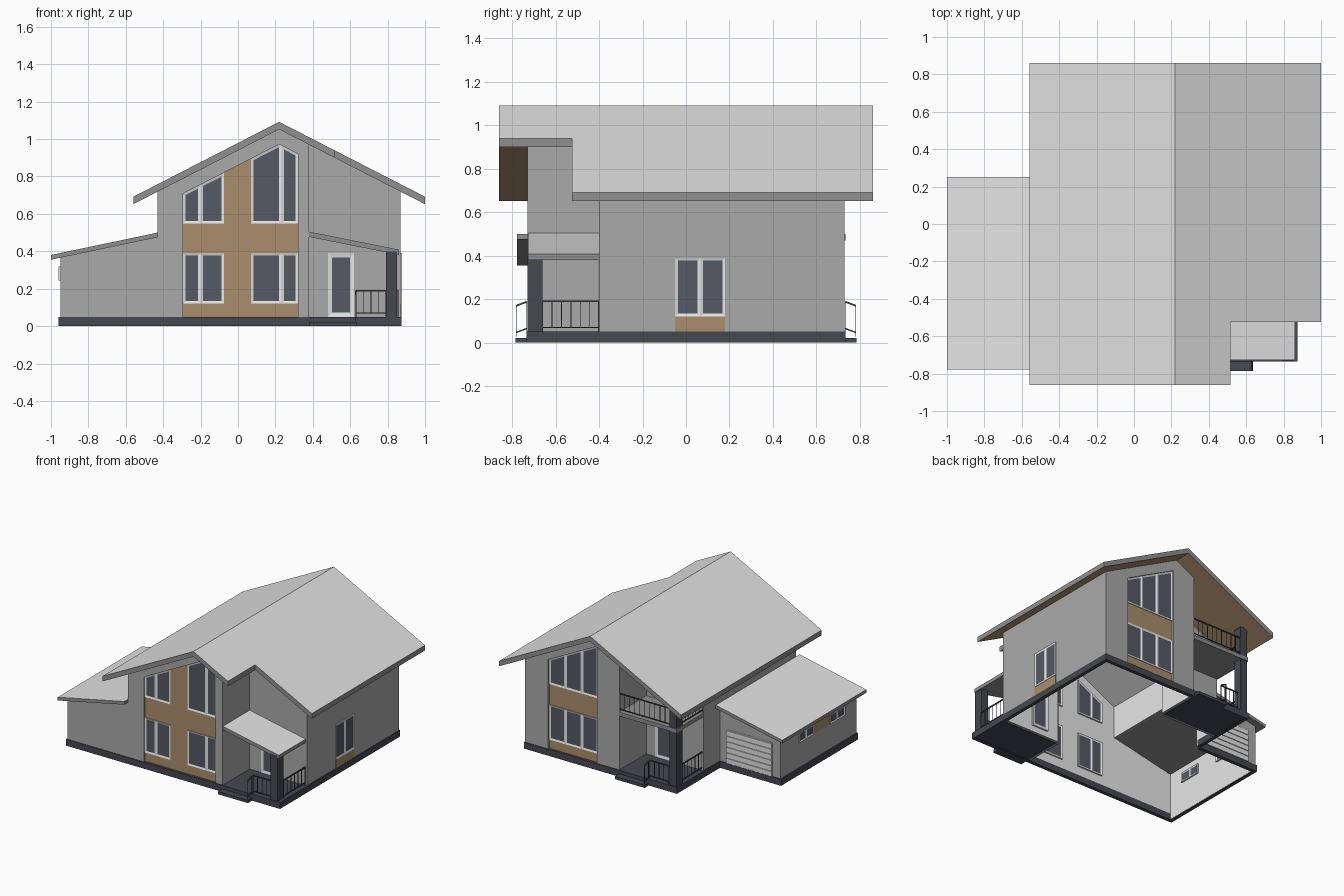
import bpy, bmesh
from mathutils import Vector, Matrix

if "Cube" in bpy.data.objects:
    bpy.data.objects.remove(bpy.data.objects["Cube"])

def mat(name, r, g, b):
    m = bpy.data.materials.new(name)
    m.diffuse_color = (r, g, b, 1)
    m.use_nodes = True
    m.node_tree.nodes["Principled BSDF"].inputs["Base Color"].default_value = m.diffuse_color
    return m

WALL = mat("wall grey", .40, .40, .40)
INNER = mat("interior white", .93, .93, .93)
ROOF = mat("roof light grey", .77, .77, .77)
EDGE = mat("roof edge grey", .28, .28, .28)
WOOD = mat("wood tan", .40, .27, .15)
DARK = mat("plinth dark", .06, .065, .08)
GLASS = mat("glass", .09, .10, .13)
WHITE = mat("frame white", .78, .78, .78)

def finish(name, bm, *mats):
    me = bpy.data.meshes.new(name)
    bm.to_mesh(me)
    bm.free()
    for m in mats:
        me.materials.append(m)
    ob = bpy.data.objects.new(name, me)
    bpy.context.collection.objects.link(ob)
    return ob

def prism(pts, offset):
    """Solid made by sweeping a flat polygon along an offset vector."""
    bm = bmesh.new()
    f = bm.faces.new([bm.verts.new(p) for p in pts])
    r = bmesh.ops.extrude_face_region(bm, geom=[f], use_keep_orig=True)
    bmesh.ops.translate(bm, verts=[v for v in r["geom"] if isinstance(v, bmesh.types.BMVert)], vec=offset)
    bmesh.ops.recalc_face_normals(bm, faces=bm.faces[:])
    bm.normal_update()
    return bm

def box(name, x0, x1, y0, y1, z0, z1, m):
    bm = prism([(x0, y0, z0), (x1, y0, z0), (x1, y1, z0), (x0, y1, z0)], (0, 0, z1 - z0))
    return finish(name, bm, m)

# Roof heights (top surface)
RIDGE = .22
T = .04
def main_z(x): return 1.092 - .513 * abs(x - RIDGE)
def garage_z(x): return .50 + (x + .43) * .21
def porch_z(x): return .505 - (x - .38) * .2

def roof(name, plan, zf, t, under, top=ROOF):
    bm = prism([(x, y, zf(x)) for x, y in plan], (0, 0, -t))
    for f in bm.faces:
        f.material_index = 0 if f.normal.z > .5 else 2 if f.normal.z < -.5 else 1
    finish(name, bm, top, EDGE, under)

roof("main_roof_left", [(-.56, -.86), (RIDGE, -.86), (RIDGE, .86), (-.56, .86)], main_z, T, WOOD)
roof("main_roof_right", [(RIDGE, -.86), (.515, -.86), (.515, -.525), (1, -.525), (1, .86), (RIDGE, .86)],
     main_z, T, WOOD)
roof("garage_roof", [(-1, -.778), (-.43, -.778), (-.43, .25), (-1, .25)], garage_z, .025, EDGE)
roof("porch_roof", [(.38, -.728), (.86, -.728), (.86, -.40), (.38, -.40)], porch_z, .028, EDGE)
# White ceiling lining inside the house
def lining_z(x): return main_z(x) - .036
roof("ceiling_left", [(-.42, -.72), (RIDGE, -.72), (RIDGE, .72), (.07, .72), (.07, .41), (-.42, .41)],
     lining_z, .008, INNER, INNER)
roof("ceiling_right", [(RIDGE, -.72), (.37, -.72), (.37, -.39), (.86, -.39), (.86, .72), (RIDGE, .72)],
     lining_z, .008, INNER, INNER)

# Walls: thin panels with a white inner face, following the roof on top
def top_line(u0, u1, zf):
    us = [u1, RIDGE, u0] if min(u0, u1) < RIDGE < max(u0, u1) else [u1, u0]
    return [(u, zf(u)) for u in us]

def wall(name, p, q, zf, z0=.004):
    p, q = Vector(p), Vector(q)
    d = (q - p).normalized()
    n = Vector((d.y, -d.x, 0))
    pts = [(p.x, p.y, z0), (q.x, q.y, z0)]
    if abs(d.x) > .5:
        pts += [(x, p.y, z) for x, z in top_line(p.x, q.x, zf)]
    else:
        pts += [(q.x, q.y, zf(q.x)), (p.x, p.y, zf(p.x))]
    bm = prism(pts, -n * .02)
    for f in bm.faces:
        f.material_index = int(f.normal.dot(n) < -.9)
    return finish(name, bm, WALL, INNER)

house = [(-.43, .2), (-.43, -.73), (.38, -.73), (.38, -.40), (.87, -.40), (.87, .73),
         (.06, .73), (.06, .40), (-.43, .40), (-.43, .2)]
walls = [wall(f"house_wall_{i}", p, q, lambda x: main_z(x) - .025, .475 if i == 0 else .004)
         for i, (p, q) in enumerate(zip(house, house[1:]))]
garage = [(-.43, .2), (-.95, .2), (-.95, -.73), (-.43, -.73)]
for i, (p, q) in enumerate(zip(garage, garage[1:])):
    wall(f"garage_wall_{i}", p, q, lambda x: garage_z(x) - .015)

# Plinth ring, porch floors, steps, balcony slab, posts
ring = [(-.96, -.735), (.875, -.735), (.875, .735), (-.437, .735), (-.437, .207), (-.96, .207)]
for i, (p, q) in enumerate(zip(ring, ring[1:] + ring[:1])):
    a, b = Vector((*p, 0)), Vector((*q, 0))
    d = (b - a).normalized() * .028
    n = Vector((-d.y, d.x, 0))
    finish(f"plinth_{i}", prism([a, b, b + n, a + n], (0, 0, .05)), DARK)
box("front_porch_floor", .38, .87, -.73, -.40, .002, .049, DARK)
box("back_porch_floor", -.43, .06, .40, .73, .002, .049, DARK)
box("front_step", .38, .635, -.785, -.735, 0, .022, DARK)
box("back_step", -.195, .06, .735, .785, 0, .022, DARK)
box("balcony_slab", -.435, .06, .40, .735, .47, .50, EDGE)
box("front_post", .79, .85, -.73, -.66, .05, .40, DARK)
box("back_post", -.43, -.37, .66, .73, .05, .73, DARK)

# Wall faces: map (along, height, outward) to space
def face_y(y, s): return lambda u, z, d: Vector((u, y + s * d, z))
def face_x(x, s): return lambda u, z, d: Vector((x + s * d, u, z))
FRONT, BACK = face_y(-.73, -1), face_y(.73, 1)
PORCH, RECESS, GBACK = face_y(-.40, -1), face_y(.40, 1), face_y(.2, 1)
RIGHT, LEFT = face_x(.87, 1), face_x(-.95, -1)
def under(u): return main_z(u) - T - .08

def plate(name, M, u0, u1, z0, top, m, d0=-.002, d1=.003):
    zf = top if callable(top) else lambda u: top
    pts = [M(u, z, d0) for u, z in [(u0, z0), (u1, z0)] + top_line(u0, u1, zf)]
    n = M(0, 0, 1) - M(0, 0, 0)
    bm = prism(pts, n * (d1 - d0))
    for f in bm.faces:
        f.material_index = int(f.normal.dot(n) < -.9)
    return finish(name, bm, m, INNER if m is WOOD else m)

def window(name, M, edges, z0, top, rim=.013, d1=.006):
    """Row of framed panes between the given edges, glass sunk on both sides."""
    n = M(0, 0, 1) - M(0, 0, 0)
    for i, (u0, u1) in enumerate(zip(edges, edges[1:])):
        ob = plate(f"{name}_{i}", M, u0, u1, z0, top, WHITE, -.032, d1)
        bm = bmesh.new()
        bm.from_mesh(ob.data)
        bm.normal_update()
        panes = [f for f in bm.faces if abs(f.normal.dot(n)) > .9]
        bmesh.ops.inset_individual(bm, faces=panes, thickness=rim, depth=-.004, use_even_offset=True)
        for f in bm.faces:
            f.material_index = int(f in panes)
        bm.to_mesh(ob.data)
        bm.free()
        ob.data.materials[1] = GLASS

def bay(name, M, u0, u1, panel):
    """Recess cut through a gable wall, filled with wood cladding."""
    cutter = plate(name + "_cutter", M, u0, u1, .04, under, WALL, -.05, .05)
    cutter.hide_render = True
    cutter.hide_set(True)
    mod = panel.modifiers.new("recess", 'BOOLEAN')
    mod.operation, mod.solver, mod.object = 'DIFFERENCE', 'EXACT', cutter
    plate(name + "_cladding", M, u0, u1, .04, under, WOOD, -.021, -.014)

# Front and back bays with their window groups
bay("front_bay", FRONT, -.295, .32, walls[1])
for side, edges in (("left", (-.295, -.2, -.075)), ("right", (.07, .232, .32))):
    window(f"front_lower_{side}_window", FRONT, edges, .12, .39, d1=-.009)
    window(f"front_upper_{side}_window", FRONT, edges, .55, under, d1=-.009)
bay("back_bay", BACK, .25, .67, walls[5])
window("back_lower_window", BACK, (.25, .39, .53, .67), .12, .39, d1=-.009)
window("back_upper_window", BACK, (.25, .39, .53, .67), .55, under, d1=-.009)
# Right side window and doors
plate("right_cladding", RIGHT, -.05, .18, .05, .12, WOOD)
window("right_window", RIGHT, (-.05, .065, .18), .12, .39)
window("front_door", PORCH, (.48, .62), .05, .39, .022)
window("back_door", RECESS, (-.16, -.02), .05, .37, .022)
window("balcony_door", RECESS, (-.16, -.02), .50, .75, .022)
# Garage strip windows and slatted door
plate("garage_cladding", LEFT, -.4, -.2, .245, .32, WOOD)
window("garage_window_a", LEFT, (-.2, -.11, -.02), .245, .32, .01, .009)
window("garage_window_b", LEFT, (-.58, -.49, -.4), .245, .32, .01, .009)
plate("garage_door_panel", GBACK, -.88, -.49, .05, .31, ROOF, -.024, .003)
for i in range(6):
    z = .052 + i * .043
    plate(f"garage_door_slat_{i}", GBACK, -.88, -.49, z, z + .037, ROOF, 0, .009)

# Railings
def bar(bm, a, b, r):
    d = b - a
    m = Matrix.Translation((a + b) / 2) @ d.to_track_quat('Z', 'Y').to_matrix().to_4x4()
    bmesh.ops.create_cube(bm, size=1, matrix=m @ Matrix.Diagonal((2 * r, 2 * r, d.length, 1)))

def railing(name, p, q, z0, z1, drop=0):
    bm = bmesh.new()
    p, q = Vector((*p, 0)), Vector((*q, -drop))
    lo, hi = Vector((0, 0, z0)), Vector((0, 0, z1))
    bar(bm, p + lo, q + lo, .003)
    bar(bm, p + hi, q + hi, .004)
    n = max(1, round((q - p).length / .045))
    for i in range(n + 1):
        c = p.lerp(q, i / n)
        bar(bm, c + lo - Vector((0, 0, .02 if i in (0, n) else 0)), c + hi, .0018)
    finish(name, bm, DARK)

for name, s, t in (("front", 1, 0), ("back", -1, .438)):
    X = lambda x: s * x + t    # back porch is the front one turned half round
    railing(name + "_porch_rail", (X(.632), -s * .72), (X(.79), -s * .72), .07, .19)
    railing(name + "_porch_side_rail", (X(.855), -s * .66), (X(.855), -s * .40), .07, .19)
    railing(name + "_step_rail", (X(.63), -s * .733), (X(.63), -s * .781), .065, .188, .018)
railing("balcony_rail", (.06, .725), (-.37, .725), .52, .64)
railing("balcony_side_rail", (-.425, .66), (-.425, .40), .52, .64)
